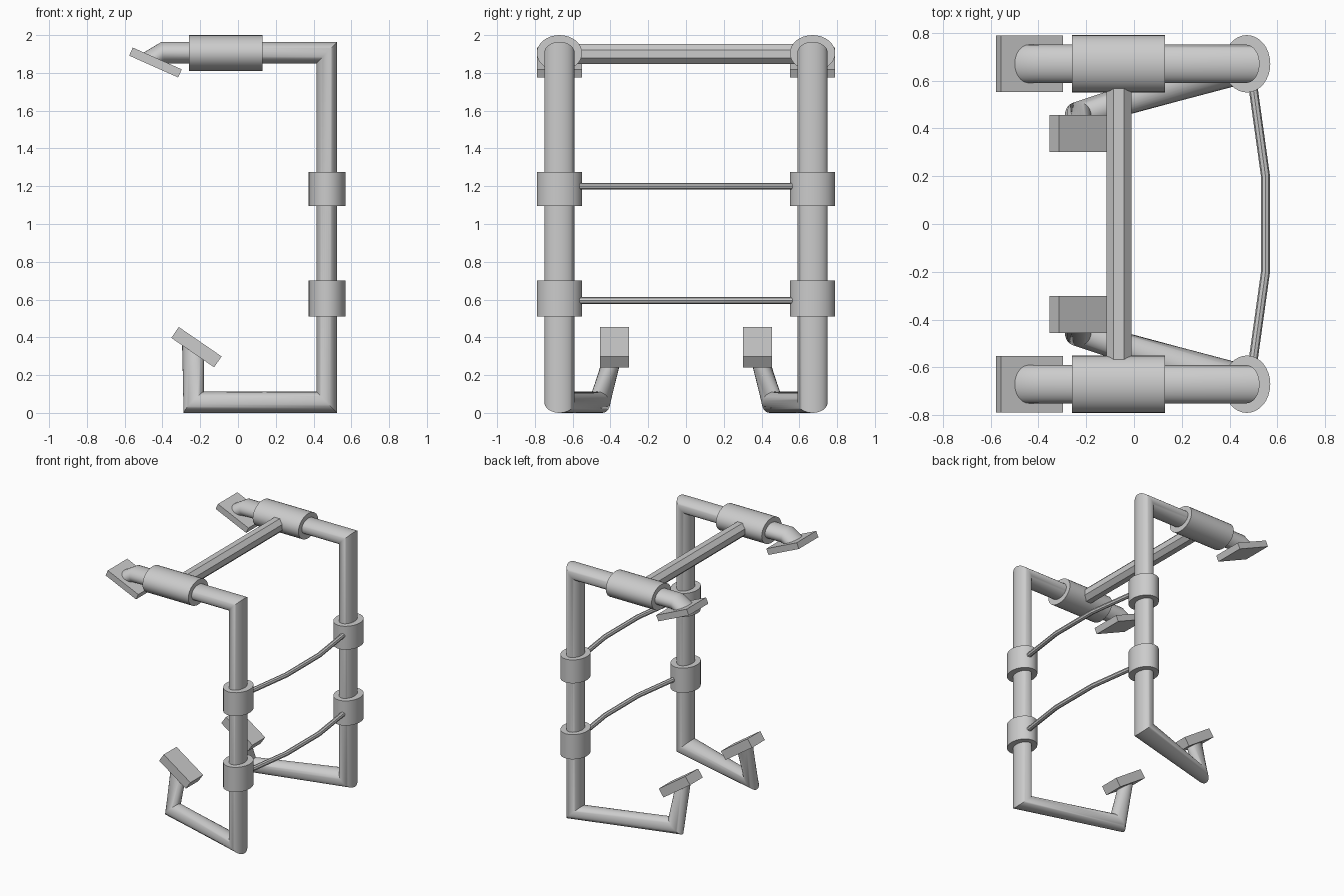
import bpy, bmesh, math
from mathutils import Vector

if "Cube" in bpy.data.objects:
    bpy.data.objects.remove(bpy.data.objects["Cube"])


def finish(bm, name, angle=None, mirror=False):
    if mirror:  # copy to the other side across y = 0
        dup = bmesh.ops.duplicate(bm, geom=bm.verts[:] + bm.edges[:] + bm.faces[:])
        for v in dup["geom"]:
            if isinstance(v, bmesh.types.BMVert):
                v.co.y *= -1
    bmesh.ops.recalc_face_normals(bm, faces=bm.faces[:])
    me = bpy.data.meshes.new(name)
    bm.to_mesh(me)
    bm.free()
    ob = bpy.data.objects.new(name, me)
    bpy.context.collection.objects.link(ob)
    if angle:
        bpy.ops.object.select_all(action='DESELECT')
        bpy.context.view_layer.objects.active = ob
        ob.select_set(True)
        bpy.ops.object.shade_smooth_by_angle(angle=math.radians(angle))
    return ob


def loft(name, rings, sides, angle=None, mirror=False, turn=0.0):
    """Capped skin through elliptical rings given as (centre, axis u, axis v)."""
    bm = bmesh.new()
    loops = []
    for c, u, v in rings:
        c, u, v = Vector(c), Vector(u), Vector(v)
        loops.append([bm.verts.new(c + u * math.cos(a) + v * math.sin(a))
                      for a in (2 * math.pi * (i + turn) / sides for i in range(sides))])
    for a, b in zip(loops, loops[1:]):
        for i in range(sides):
            j = (i + 1) % sides
            bm.faces.new((a[i], a[j], b[j], b[i]))
    bm.faces.new(loops[0])
    bm.faces.new(loops[-1])
    return finish(bm, name, angle, mirror)


def pad(name, centre, size, tilt):
    bm = bmesh.new()
    bmesh.ops.create_cube(bm, size=1)
    ca, sa = math.cos(math.radians(tilt)), math.sin(math.radians(tilt))
    for v in bm.verts:
        x, y, z = (v.co[i] * size[i] for i in range(3))
        v.co = Vector((x * ca + z * sa, y, -x * sa + z * ca)) + Vector(centre)
    return finish(bm, name, mirror=True)


Y = 0.67   # side frame position
R, RY = 0.055, 0.08

# bent side tubes with mitred corners
loft("side_tube", [
    ((-0.447, Y, 1.877), (-0.057, 0, 0.028), (0, RY, 0)),
    ((-0.397, Y, 1.907), (-0.008, 0, 0.057), (0, RY, 0)),
    ((0.47, Y, 1.907), (R, 0, 0.057), (0, RY, 0)),
    ((0.47, Y, 0.056), (R, 0, -0.056), (0, RY, 0)),
    ((-0.234, 0.457, 0.056), (-0.053, -0.01, -0.056), (-0.012, 0.053, 0)),
    ((-0.238, 0.378, 0.335), (-0.058, 0, 0.03), (0, 0.05, 0)),
], 32, 40, True)

# foot and head pads
pad("lower_pad", (-0.22, 0.378, 0.348), (0.275, 0.155, 0.07), 34.5)
pad("upper_pad", (-0.437, Y, 1.855), (0.284, 0.237, 0.047), 24)

# sleeve on each top bar, collars on each post
loft("top_sleeve", [((x, Y, 1.905), (0, 0, 0.095), (0, 0.12, 0)) for x in (-0.26, 0.13)],
     32, 40, True)
for name, z0, z1 in (("lower_collar", 0.51, 0.70), ("upper_collar", 1.095, 1.275)):
    loft(name, [((0.472, Y, z), (0.098, 0, 0), (0, 0.12, 0)) for z in (z0, z1)],
         32, 40, True)

# octagonal cross bar
r = 0.053 / math.cos(math.pi / 8)
loft("cross_bar", [((-0.063, y, 1.9), (r, 0, 0), (0, 0, r)) for y in (-0.6, 0.6)], 8, turn=0.5)

# bowed rails between the posts
for name, z in (("lower_rail", 0.595), ("upper_rail", 1.2)):
    path = [(0.497, 0.58), (0.55, 0.2), (0.55, -0.2), (0.497, -0.58)]
    loft(name, [((x, y, z), (0.019, 0, 0), (0, 0, 0.018)) for x, y in path], 8)
